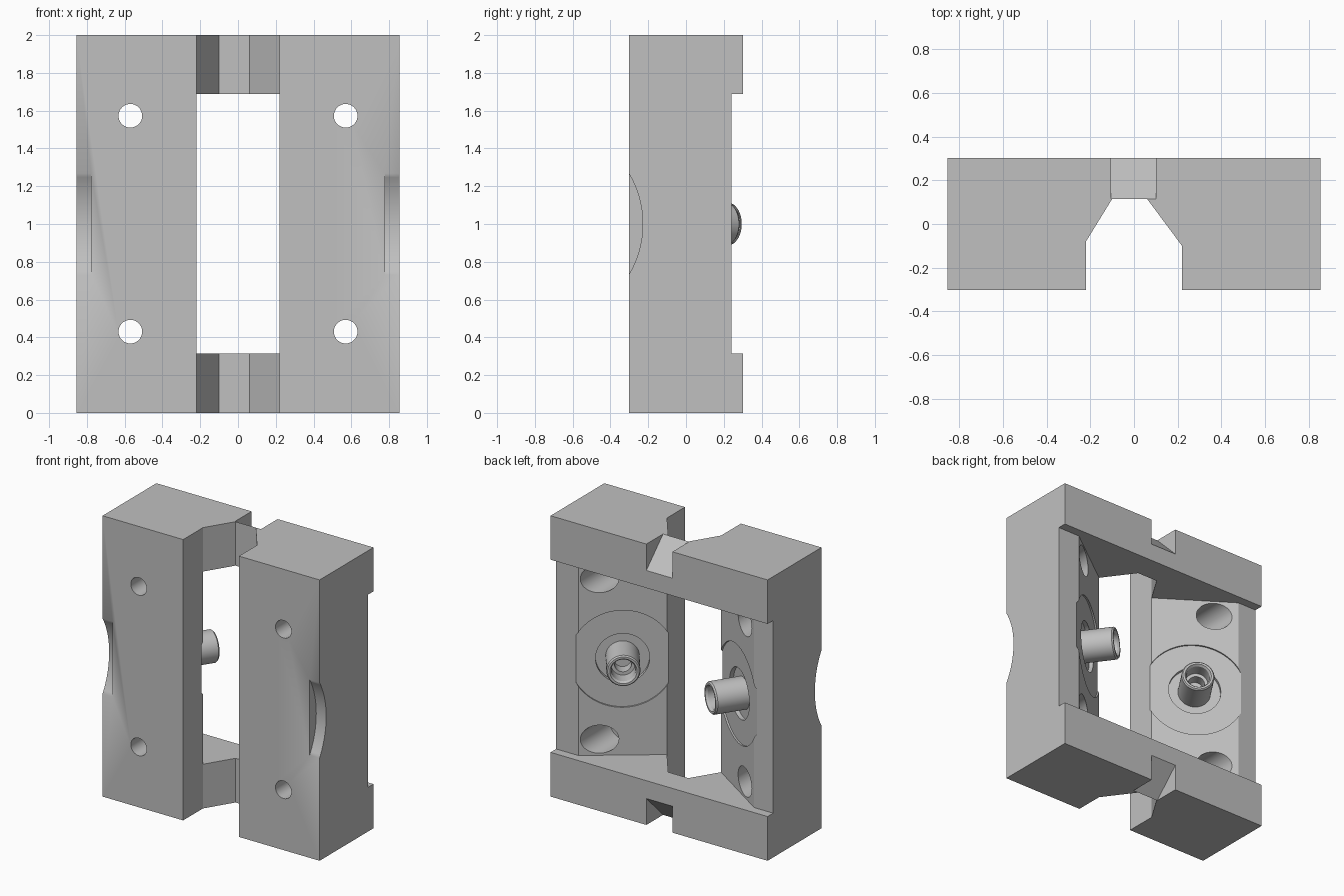
import bpy, bmesh, math
from mathutils import Vector, Matrix

if "Cube" in bpy.data.objects:
    bpy.data.objects.remove(bpy.data.objects["Cube"])

grey = bpy.data.materials.new("light_grey")
grey.diffuse_color = (0.53, 0.53, 0.53, 1)
grey.use_nodes = True
grey.node_tree.nodes["Principled BSDF"].inputs["Base Color"].default_value = grey.diffuse_color


def finish(name, bm):
    bmesh.ops.recalc_face_normals(bm, faces=bm.faces)
    mesh = bpy.data.meshes.new(name)
    bm.to_mesh(mesh)
    bm.free()
    mesh.materials.append(grey)
    ob = bpy.data.objects.new(name, mesh)
    bpy.context.collection.objects.link(ob)
    return ob


def prism(name, pts, lo, hi, axis="z"):
    """Extrude an (x, y) outline along z, or a (y, z) outline along x."""
    bm = bmesh.new()
    put = (lambda p, h: (p[0], p[1], h)) if axis == "z" else (lambda p, h: (h, p[0], p[1]))
    a = [bm.verts.new(put(p, lo)) for p in pts]
    b = [bm.verts.new(put(p, hi)) for p in pts]
    bm.faces.new(a)
    bm.faces.new(b)
    for i in range(len(pts)):
        j = (i + 1) % len(pts)
        bm.faces.new((a[i], a[j], b[j], b[i]))
    return finish(name, bm)


def rod(name, base, direction, radius, lo, hi, segs=48):
    """Cylinder running from lo to hi along a direction."""
    d = Vector(direction).normalized()
    bm = bmesh.new()
    mat = (Matrix.Translation(Vector(base) + d * (lo + hi) / 2)
           @ d.to_track_quat('Z', 'Y').to_matrix().to_4x4())
    bmesh.ops.create_cone(bm, cap_ends=True, segments=segs, radius1=radius,
                          radius2=radius, depth=hi - lo, matrix=mat)
    return finish(name, bm)


def lathe(name, profile, base, direction, segs=48):
    """Spin an (r, h) profile around a direction."""
    d = Vector(direction).normalized()
    bm = bmesh.new()
    vs = [bm.verts.new((r, 0, h)) for r, h in profile]
    es = [bm.edges.new(p) for p in zip(vs, vs[1:])]
    bmesh.ops.spin(bm, geom=vs + es, cent=(0, 0, 0), axis=(0, 0, 1),
                   angle=math.tau, steps=segs)
    bmesh.ops.remove_doubles(bm, verts=bm.verts, dist=1e-5)
    bm.transform(Matrix.Translation(base) @ d.to_track_quat('Z', 'Y').to_matrix().to_4x4())
    return finish(name, bm)


def cut(target, cutter):
    mod = target.modifiers.new("cut", 'BOOLEAN')
    mod.operation = 'DIFFERENCE'
    mod.solver = 'EXACT'
    mod.object = cutter
    bpy.context.view_layer.objects.active = target
    bpy.ops.object.modifier_apply(modifier=mod.name)
    bpy.data.objects.remove(cutter, do_unlink=True)


def smooth(ob):
    bpy.ops.object.select_all(action='DESELECT')
    ob.select_set(True)
    bpy.context.view_layer.objects.active = ob
    bpy.ops.object.shade_smooth_by_angle(angle=math.radians(30))


# Main block
W, D = 0.855, 0.303
body = prism("housing_block", [(-W, -D), (W, -D), (W, D), (-W, D)], 0, 2)

# Full-height front slot with sloping inner walls
cut(body, prism("slot_cutter", [(-.22, -.5), (.22, -.5), (.22, -.1), (.06, .115),
                                (-.1, .115), (-.22, -.08)], -.1, 2.1))

# Rear pocket with a slanted seat on each wing
ends = {1: ((.22, -.1), (.68, .24)), -1: ((-.22, -.08), (-.705, .24))}


def beyond(side):
    (x0, y0), (x1, y1) = ends[side]
    return (x0 - (x1 - x0) * .15, y0 - (y1 - y0) * .15)


cut(body, prism("pocket_cutter", [(1, .24), (1, .5), (-1, .5), (-1, .24), ends[-1][1],
                                  beyond(-1), beyond(1), ends[1][1]], .315, 1.687))

# Ramped notches in the rear of both bridges
for pts in ([(.115, 2), (.415, 1.7), (.415, 2.1), (.115, 2.1)],
            [(.115, 0), (.415, .3), (.415, -.1), (.115, -.1)]):
    cut(body, prism("notch_cutter", pts, -.105, .1, "x"))

for side in (1, -1):
    # Arched finger scoop on the outer front edge
    cut(body, rod("scoop_cutter", (0, -.753, 1), (side, 0, 0), .524, .777, 1.0, 128))
    # Bolt holes, wider at the rear
    for z in (.43, 1.573):
        cut(body, rod("bolt_cutter", (side * .57, 0, z), (0, 1, 0), .0625, -.5, .5))
        cut(body, rod("counterbore_cutter", (side * .57, 0, z), (0, 1, 0), .1, -.1, .5))
    # Round recess and bore in the slanted seat
    (x0, y0), (x1, y1) = ends[side]
    centre = Vector(((x0 + x1) / 2, (y0 + y1) / 2, 1))
    normal = Vector((-side * (y1 - y0), abs(x1 - x0), 0))
    cut(body, rod("recess_cutter", centre, normal, .345, -.012, .2, 96))
    cut(body, rod("bore_cutter", centre, normal, .175, -.04, .2, 64))
    # Hollow pin standing on the seat
    pin = lathe("right_pin" if side > 0 else "left_pin",
                [(0, -.05), (.11, -.05), (.11, .18), (.102, .19), (.088, .19), (.078, .175),
                 (.078, .08), (.055, .08), (.055, 0), (0, 0)], centre, normal)
    smooth(pin)

smooth(body)
